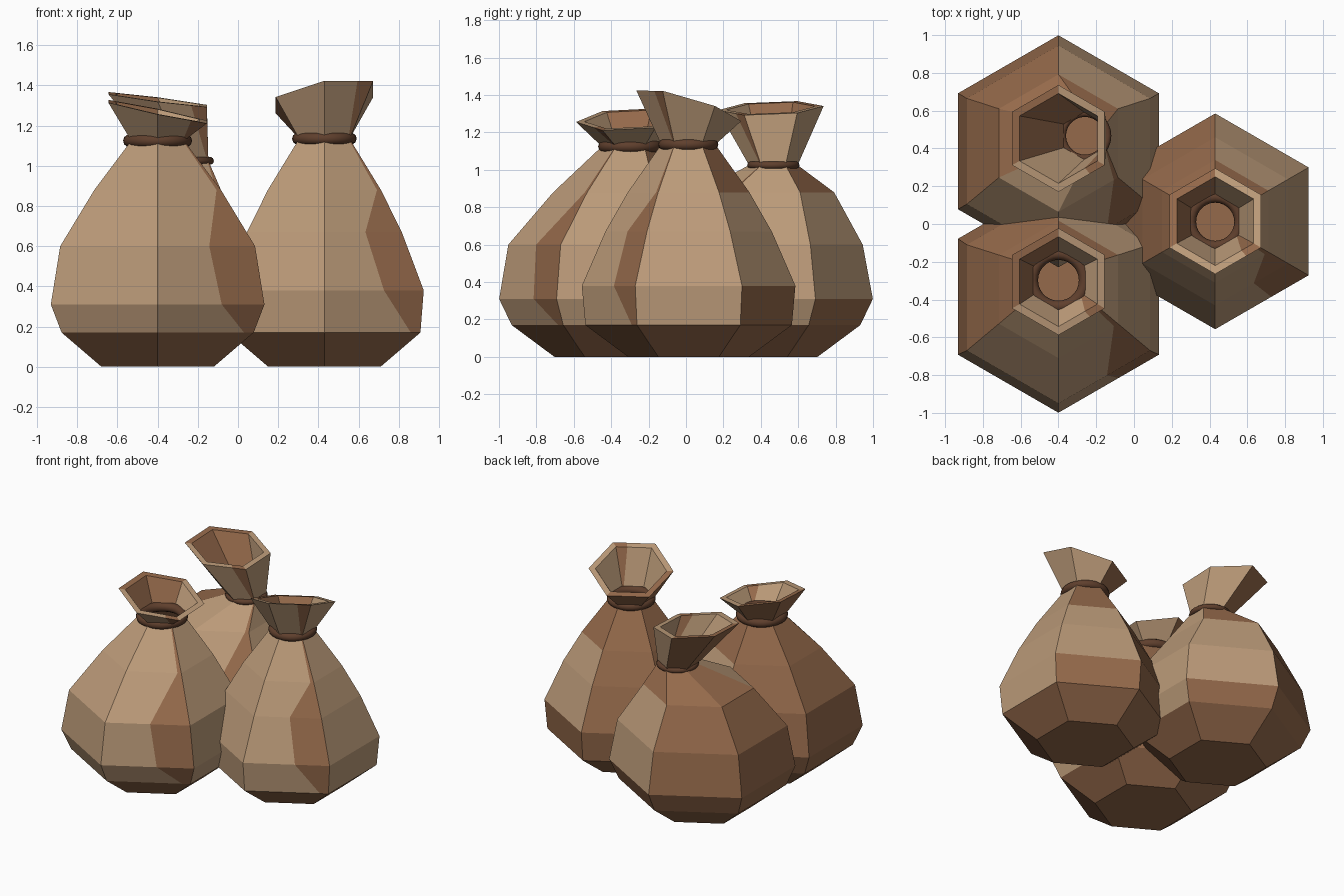
import bpy, math

if "Cube" in bpy.data.objects:
    bpy.data.objects.remove(bpy.data.objects["Cube"])


def material(name, color):
    m = bpy.data.materials.new(name)
    m.diffuse_color = (*color, 1)
    m.use_nodes = True
    m.node_tree.nodes["Principled BSDF"].inputs["Base Color"].default_value = m.diffuse_color
    return m


TAN = material("tan cloth", (0.50, 0.325, 0.19))
BROWN = material("brown cloth", (0.30, 0.143, 0.070))
CORD = material("dark cord", (0.115, 0.050, 0.026))


def ring(cx, cy, z, r, split, tilt=(0, 0)):
    """Hexagon with points on +-y, plus one point splitting the front-right side."""
    hexa = [(r * math.cos(math.radians(a)), r * math.sin(math.radians(a)))
            for a in (270, 330, 390, 450, 510, 570)]
    (ax, ay), (bx, by) = hexa[0], hexa[1]
    hexa.insert(1, (ax + (bx - ax) * split, ay + (by - ay) * split))
    return [(cx + x, cy + y, z + x * tilt[0] + y * tilt[1]) for x, y in hexa]


def is_brown(band, side):
    # sides: 0 front right, 1 its dark strip, 2 right, 3 back right,
    #        4 back left, 5 left, 6 front left
    if band == 0 or side in (1, 4, 5):
        return True
    return side == 3 and band in (1, 4)


def sack(name, rings):
    verts = [v for r in rings for v in r]
    faces, mats = [tuple(range(6, -1, -1))], [1]
    for b in range(len(rings) - 1):
        for s in range(7):
            t = (s + 1) % 7
            faces.append((b * 7 + s, b * 7 + t, b * 7 + 7 + t, b * 7 + 7 + s))
            mats.append(1 if is_brown(b, s) else 0)
    me = bpy.data.meshes.new(name)
    me.from_pydata(verts, [], faces)
    me.materials.append(TAN)
    me.materials.append(BROWN)
    me.polygons.foreach_set("material_index", mats)
    me.update()
    bpy.context.collection.objects.link(bpy.data.objects.new(name, me))


def cord(name, loc, major, minor):
    bpy.ops.mesh.primitive_torus_add(location=loc, major_radius=major, minor_radius=minor,
                                     major_segments=28, minor_segments=10)
    o = bpy.context.object
    o.name = name
    o.data.materials.append(CORD)
    bpy.ops.object.shade_smooth()


SPLITS = (0.9, 0.9, 0.6, 0.53, 0.93)

# body: (x, y, z, radius) per ring; neck: (x, y, z, radius)
# mouth: (x, y, z, radius, slope x, slope y); tie: (major, minor)
SACKS = {
    "front_left": dict(
        body=[(-.4, -.38, 0, .323), (-.4, -.38, .17, .552), (-.4, -.385, .31, .614),
              (-.4, -.39, .60, .56), (-.4, -.346, .88, .364)],
        neck=(-.4, -.298, 1.125, .152), mouth=(-.4, -.305, 1.27, .283, -.21, .05),
        tie=(.140, .032)),
    "back_left": dict(
        body=[(-.4, .38, 0, .323), (-.4, .38, .17, .552), (-.4, .385, .31, .614),
              (-.4, .385, .60, .56), (-.4, .428, .88, .364)],
        neck=(-.26, .467, 1.025, .13), mouth=(-.4, .453, 1.33, .283, -.13, .04),
        tie=(.120, .020)),
    "right": dict(
        body=[(.43, .014, 0, .323), (.43, .014, .17, .552), (.43, .014, .38, .571),
              (.43, .014, .67, .445), (.43, .014, .88, .325)],
        neck=(.43, .012, 1.135, .145), mouth=(.43, .015, 1.342, .28, .165, -.29),
        tie=(.131, .030)),
}

for key, d in SACKS.items():
    # closed body up to the pinched neck
    rings = [ring(*p, s) for p, s in zip(d["body"], SPLITS)]
    nx, ny, nz, nr = d["neck"]
    rings.append(ring(nx, ny, nz, nr, 0.95))
    # flared, tilted mouth with a folded rim and an inner wall
    mx, my, mz, mr, sx, sy = d["mouth"]
    rings.append(ring(mx, my, mz, mr, 0.68, (sx, sy)))
    rings.append(ring(mx, my, mz, mr - 0.045, 0.68, (sx, sy)))
    rings.append(ring(nx, ny, nz + 0.01, nr - 0.008, 0.95))
    sack(key + "_sack", rings)
    # cord tied around the neck
    cord(key + "_cord", (nx, ny, nz), *d["tie"])
